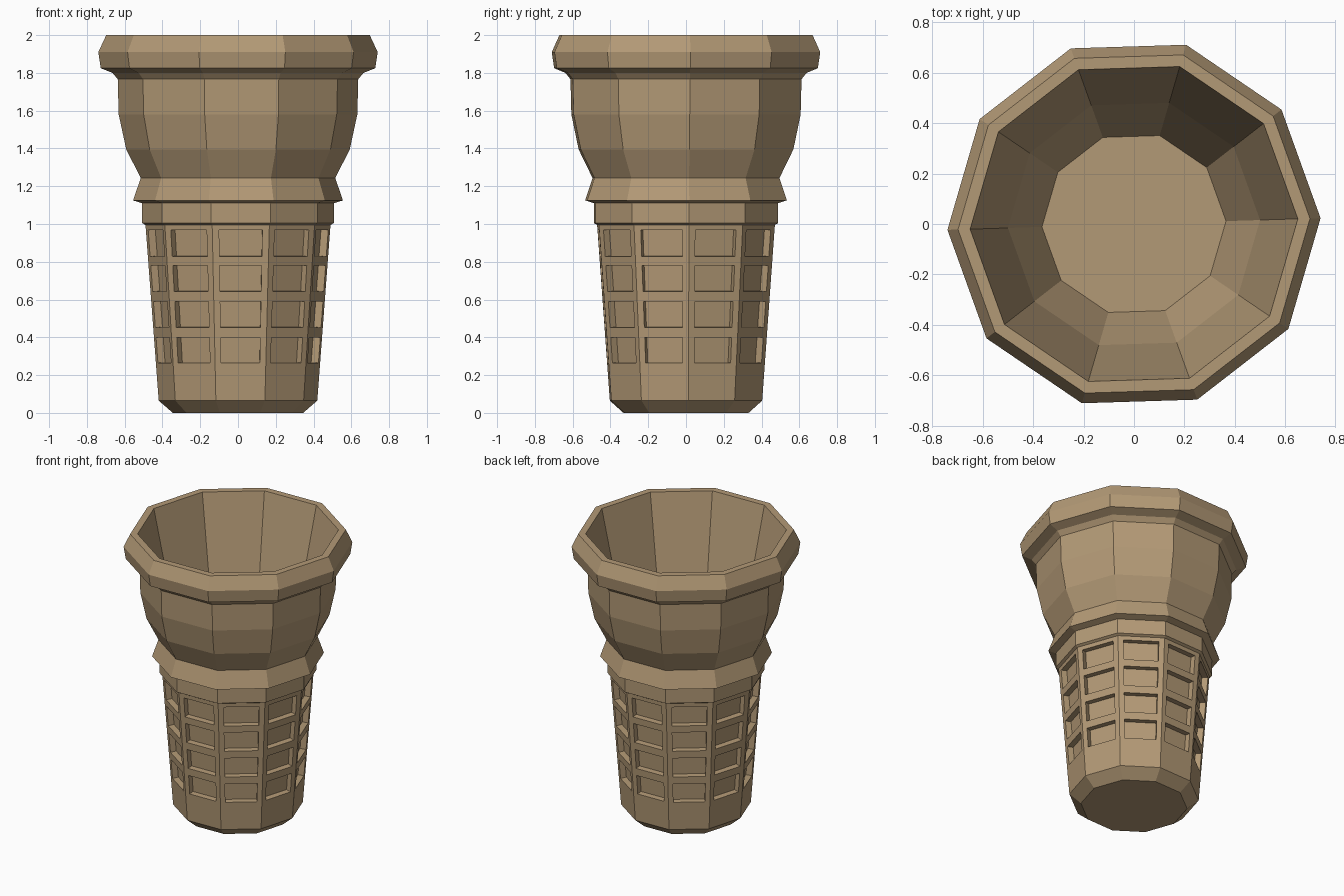
import bpy, bmesh
from math import cos, sin, radians

if "Cube" in bpy.data.objects:
    bpy.data.objects.remove(bpy.data.objects["Cube"])

SIDES = 10
TURN = radians(1.8)
STEP = radians(360 / SIDES)


def point(r, z, i):
    a = TURN + STEP * i
    return (r * cos(a), r * sin(a), z)


bm = bmesh.new()


def ring(r, z):
    return [bm.verts.new(point(r, z, i)) for i in range(SIDES)]


def loft(profile):
    rings = [ring(r, z) for r, z in profile]
    for a, b in zip(rings, rings[1:]):
        for i in range(SIDES):
            j = (i + 1) % SIDES
            bm.faces.new((a[i], a[j], b[j], b[i]))
    return rings


# Chamfered foot
foot = loft([(0.345, 0.0), (0.42, 0.065)])
bm.faces.new(foot[0][::-1])

# Upper cup: band, collar, bowl, rim, then down the inside to the floor
cup = loft([(0.49, 0.995), (0.508, 1.005), (0.508, 1.11), (0.556, 1.125),
            (0.515, 1.243), (0.592, 1.395), (0.632, 1.58), (0.637, 1.767),
            (0.665, 1.80), (0.727, 1.825), (0.74, 1.91), (0.698, 2.0),
            (0.65, 2.0), (0.5, 1.32), (0.365, 1.0)])
bm.faces.new(cup[-1])

# Tapered waffle wall: a 3 x 9 grid per side with the windows pressed in
levels = [0.065, 0.265, 0.40, 0.452, 0.59, 0.642, 0.78, 0.828, 0.967, 0.995]
columns = [0.0, 0.12, 0.88, 1.0]
windows = []
for i in range(SIDES):
    grid = []
    for z in levels:
        r = 0.42 + 0.07 * (z - 0.065) / 0.93
        p, q = point(r, z, i), point(r, z, i + 1)
        grid.append([bm.verts.new([a + (b - a) * u for a, b in zip(p, q)])
                     for u in columns])
    for row in range(len(levels) - 1):
        for col in range(3):
            f = bm.faces.new((grid[row][col], grid[row][col + 1],
                              grid[row + 1][col + 1], grid[row + 1][col]))
            if col == 1 and row % 2 == 1:
                windows.append(f)

bmesh.ops.remove_doubles(bm, verts=bm.verts[:], dist=0.0005)
bm.normal_update()
pressed = bmesh.ops.extrude_discrete_faces(bm, faces=windows)["faces"]
bm.normal_update()
for f in pressed:
    bmesh.ops.translate(bm, verts=f.verts[:], vec=f.normal * -0.04)
bmesh.ops.recalc_face_normals(bm, faces=bm.faces[:])

mesh = bpy.data.meshes.new("wafer_cone")
bm.to_mesh(mesh)
bm.free()
cone = bpy.data.objects.new("wafer_cone", mesh)
bpy.context.collection.objects.link(cone)

# Wafer colour
wafer = bpy.data.materials.new("wafer")
wafer.diffuse_color = (0.45, 0.32, 0.18, 1)
wafer.use_nodes = True
wafer.node_tree.nodes["Principled BSDF"].inputs["Base Color"].default_value = wafer.diffuse_color
mesh.materials.append(wafer)
